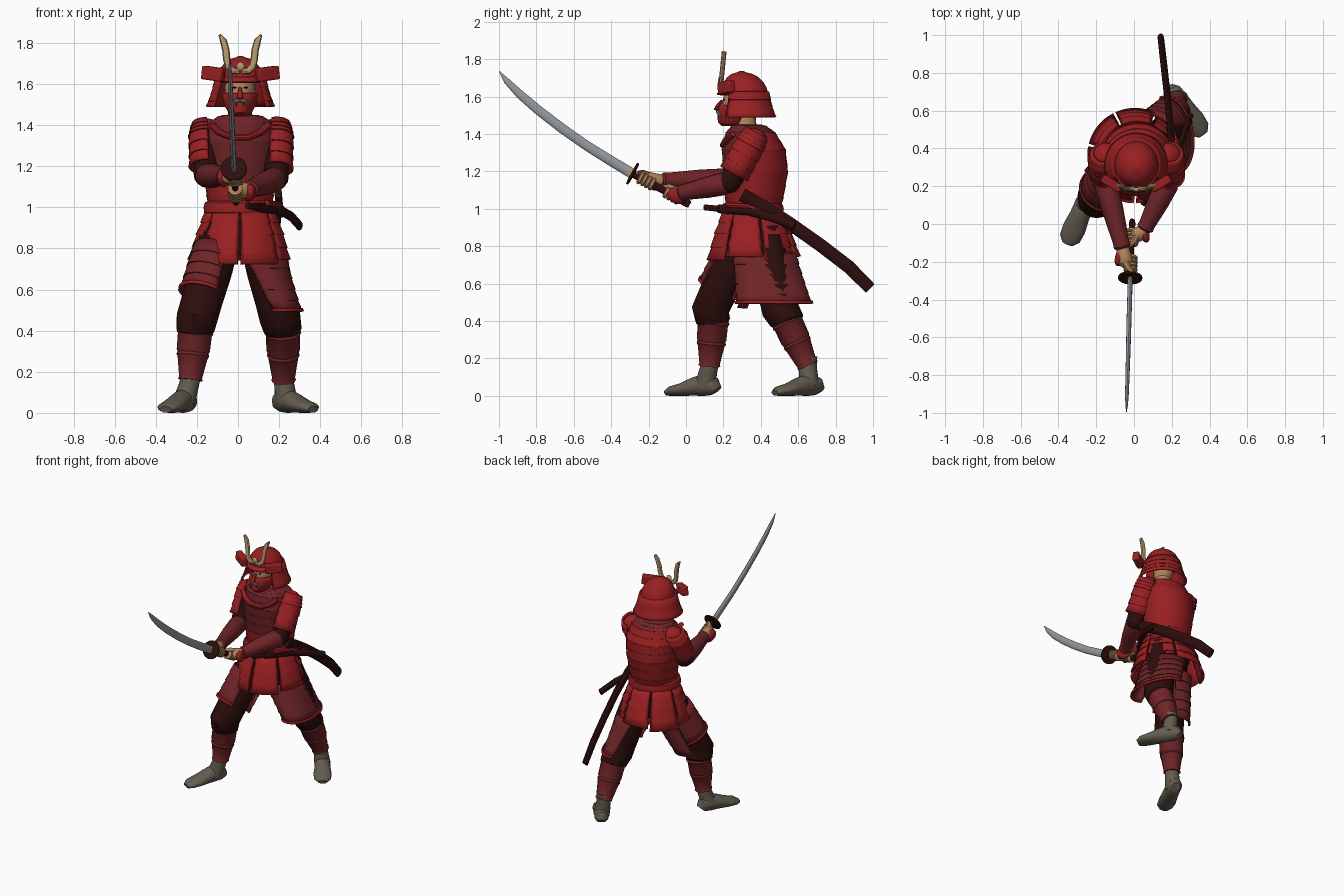
import bpy, bmesh, math
from mathutils import Vector as V

if "Cube" in bpy.data.objects:
    bpy.data.objects.remove(bpy.data.objects["Cube"])

def mat(name, r, g, b):
    m = bpy.data.materials.new(name)
    m.diffuse_color = (r, g, b, 1)
    m.use_nodes = True
    m.node_tree.nodes["Principled BSDF"].inputs["Base Color"].default_value = m.diffuse_color
    return m

RED = mat("lacquer_red", .32, .014, .016)
MAROON = mat("maroon_cloth", .16, .018, .021)
DARK = mat("dark_brown_cloth", .027, .004, .004)
SKIN = mat("skin", .45, .23, .105)
SOCK = mat("grey_sock", .125, .108, .08)
STEEL = mat("steel", .3, .32, .34)
CREAM = mat("horn_cream", .47, .32, .16)
GREY = mat("grey_hair", .28, .23, .18)

def finish(ob, m, angle=35):
    ob.data.materials.append(m)
    bpy.ops.object.select_all(action='DESELECT')
    ob.select_set(True)
    bpy.context.view_layer.objects.active = ob
    bpy.ops.object.shade_smooth_by_angle(angle=math.radians(angle))
    return ob

def sweep(name, rings, m, n=20, arc=None, thick=.014, angle=35):
    """Skin a list of rings (centre, U, V); with arc (degrees) it is an open plate."""
    bm = bmesh.new()
    a0, a1 = [math.radians(a) for a in (arc or (0, 360))]
    cnt = n + 1 if arc else n
    rows = []
    for c, u, v in rings:
        row = []
        for i in range(cnt):
            a = a0 + (a1 - a0) * i / n
            row.append(bm.verts.new(c + u * math.cos(a) + v * math.sin(a)))
        rows.append(row)
    for r, s in zip(rows, rows[1:]):
        for i in range(n):
            j = (i + 1) % cnt
            bm.faces.new((r[i], r[j], s[j], s[i]))
    if not arc:
        bm.faces.new(rows[0])
        bm.faces.new(rows[-1])
    bmesh.ops.recalc_face_normals(bm, faces=bm.faces)
    me = bpy.data.meshes.new(name)
    bm.to_mesh(me)
    bm.free()
    ob = bpy.data.objects.new(name, me)
    bpy.context.collection.objects.link(ob)
    if arc:
        mod = ob.modifiers.new("thickness", 'SOLIDIFY')
        mod.thickness, mod.offset = thick, 0
    return finish(ob, m, angle)

def ring(x, y, z, rx, ry, t=0):
    t = math.radians(t)
    return (V((x, y, z)), V((math.cos(t), math.sin(t), 0)) * rx, V((-math.sin(t), math.cos(t), 0)) * ry)

def along(path, radii, up=(0, 0, 1)):
    """Rings square to a path; V points towards up."""
    p = [V(q) for q in path]
    out = []
    for i, q in enumerate(p):
        t = (p[min(i + 1, len(p) - 1)] - p[max(i - 1, 0)]).normalized()
        u = t.cross(V(up)).normalized()
        a, b = radii[i] if isinstance(radii[i], tuple) else (radii[i], radii[i])
        out.append((q, u * a, u.cross(t) * b))
    return out

def lames(rings, per, step=.009):
    """Split each span into overlapping rows that step outwards."""
    out = []
    for (c0, u0, v0), (c1, u1, v1) in zip(rings, rings[1:]):
        for i in range(per):
            for f, o in ((i / per, 0), ((i + 1) / per, step)):
                u, v = u0.lerp(u1, f), v0.lerp(v1, f)
                out.append((c0.lerp(c1, f), u * (1 + o / u.length), v * (1 + o / v.length)))
    return out

def ball(name, c, r, m, rot=(0, 0, 0)):
    bpy.ops.mesh.primitive_uv_sphere_add(segments=20, ring_count=12, location=c, rotation=rot)
    ob = bpy.context.object
    ob.name, ob.scale = name, r
    return finish(ob, m, 60)

def box(name, c, size, m, rot=(0, 0, 0), bevel=.006):
    bpy.ops.mesh.primitive_cube_add(size=1, location=c, rotation=rot)
    ob = bpy.context.object
    ob.name, ob.scale = name, size
    bpy.ops.object.transform_apply(location=False, rotation=False)
    b = ob.modifiers.new("bevel", 'BEVEL')
    b.width, b.segments = bevel, 2
    return finish(ob, m)

# Feet and legs: hip, knee, shin top, ankle, heel, toe per side
legs = {
    "right": ((-.08, .32, .88), (-.2, .13, .46), (-.208, .145, .4), (-.232, .125, .16), (-.235, .165), (-.352, -.105)),
    "left": ((.1, .41, .88), (.205, .505, .46), (.218, .54, .4), (.222, .652, .16), (.195, .715), (.365, .475))}
for side, (hip, knee, shin, ankle, heel, toe) in legs.items():
    h, k, s, a = V(hip), V(knee), V(shin), V(ankle)
    hl, to = V((*heel, 0)), V((*toe, 0))
    prof = [(0, .03, .03), (.06, .047, .05), (.25, .052, .06), (.45, .054, .05), (.7, .062, .034), (.9, .056, .026), (1, .03, .016)]
    sweep(side + "_foot", along([hl.lerp(to, f) + V((0, 0, hh)) for f, w, hh in prof], [(w, hh) for f, w, hh in prof]), SOCK)
    sweep(side + "_ankle", along([hl.lerp(to, .24) + V((0, 0, .05)), a, a + V((0, 0, .05))], [.055, .047, .05], (0, 1, 0)), SOCK)
    sweep(side + "_trouser", along([h, h.lerp(k, .45), h.lerp(k, .8), k, s, s + V((0, 0, -.04))],
          [.1, .105, .1, .1, .092, .06], (0, 1, 0)), DARK)
    sweep(side + "_shin_guard", along([s.lerp(a, f) for f in (-.02, .04, .08, .4, .45, .5, .55, .95, 1)],
          [.082, .09, .083, .081, .076, .08, .073, .056, .06], (0, 1, 0)), MAROON, 14)
# Thigh armour with red hems
lg = lames([ring(.08, .42, .76, .145, .16, 10), ring(.19, .47, .5, .108, .195, 10)], 5, .005)
sweep("left_thigh_guard", lg, MAROON, 24, (-118, 98))
sweep("left_thigh_hem", [ring(.188, .469, .507, .118, .205, 10), ring(.192, .471, .493, .119, .206, 10)], RED, 24, (-118, 98))
h, k = V(legs["right"][0]), V(legs["right"][1])
sweep("right_thigh_guard", lames(along([h.lerp(k, .2), h.lerp(k, .72)], [.107, .112], (-1, 0, 0)), 4, .005), MAROON, 20, (-45, 215))
sweep("right_thigh_hem", along([h.lerp(k, .7), h.lerp(k, .73)], [.121, .121], (-1, 0, 0)), RED, 20, (-45, 215))
sweep("right_thigh_rear_guard", lames([ring(-.08, .32, .76, .11, .12, 20), ring(-.17, .2, .47, .095, .12, 20)], 5, .005), MAROON, 12, (35, 125))

# Hips, hanging skirt plates and belt
sweep("hip_cloth", [ring(.01, .36, 1.0, .15, .14, 25), ring(.01, .37, .85, .16, .15, 30), ring(.01, .36, .77, .12, .13, 30)], DARK)
for i in range(7):
    a = -90 + i * 360 / 7
    low = .725 + .02 * (i % 2)
    sweep("skirt_plate_%d" % i, lames([ring(.01, .355, .99, .16, .15), ring(.01, .36, .87, .205, .2), ring(.005, .362, low, .24, .24)], 2, .006),
          RED, 8, (a + 1.5, a + 360 / 7 - 1.5))
sweep("belt", [ring(.01, .355, z, .163 + o, .15 + o, 20) for z, o in ((.965, 0), (.975, .014), (1.0, .017), (1.02, .012), (1.03, 0))], RED, 28)

# Body armour: red rows, maroon yoke and breast
body = [ring(.01, .36, .98, .15, .14, 12), ring(.01, .365, 1.06, .163, .155, 12), ring(.012, .372, 1.2, .18, .172, 12),
        ring(.015, .362, 1.32, .187, .168, 10), ring(.015, .345, 1.41, .16, .13, 5), ring(.012, .335, 1.445, .105, .09)]
torso = sweep("body_armour", lames(body, 2, .003), RED, 32)
torso.data.materials.append(MAROON)
for p in torso.data.polygons:
    c = p.center
    if c.z > 1.39 or (p.normal.y < -.45 and 1.15 < c.z):
        p.material_index = 1
sweep("chest_trim", along([(-.13, .24, 1.4), (-.09, .212, 1.365), (-.03, .199, 1.34), (.05, .2, 1.34), (.11, .22, 1.365), (.15, .25, 1.4)],
      [(.018, .016)] * 6), RED, 10)
sweep("neck", [ring(.01, .325, 1.4, .075, .07), ring(.01, .315, 1.46, .058, .06), ring(.01, .31, 1.54, .055, .06)], SKIN)
sweep("collar", [ring(.012, .33, z, r, r * .9) for z, r in ((1.42, .105), (1.445, .1), (1.45, .085))], MAROON)

# Arms: shoulder, elbow, wrist
arms = {"right": (-1, (-.16, .36, 1.375), (-.155, .24, 1.155), (-.06, -.13, 1.15)),
        "left": (1, (.19, .36, 1.375), (.185, .23, 1.14), (.055, -.03, 1.085))}
for side, (sg, s, e, w) in arms.items():
    s, e, w = V(s), V(e), V(w)
    out = (sg, 0, 0)
    sweep(side + "_sleeve", along([s, s.lerp(e, .5), e, e.lerp(w, .2)], [.066, .066, .06, .05], out), DARK)
    ball(side + "_elbow", e, (.057, .062, .057), DARK)
    sweep(side + "_shoulder_plate", lames(along([s.lerp(e, -.14), s.lerp(e, .12), s.lerp(e, .8)], [.058, .073, .072], out), 3, .006),
          RED, 16, (-25, 190))
    ball(side + "_shoulder_cap", s + V((-sg * .012, 0, -.005)), (.072, .07, .062), RED)
    sweep(side + "_forearm_guard", along([e.lerp(w, f) for f in (.02, .08, .45, .9, .97, 1)], [.055, .062, .057, .043, .045, .036]), MAROON, 12)

# Sword: handle, guard, curved blade
h0, h1 = V((-.009, .02, 1.023)), V((-.02, -.285, 1.188))
ax = (h1 - h0).normalized()
sweep("sword_handle", along([h0, h0.lerp(h1, .04), h0.lerp(h1, .5), h1], [(.014, .018), (.017, .022), (.015, .019), (.016, .02)]), DARK, 12)
sweep("sword_guard", along([h1 - ax * .007, h1 - ax * .005, h1 + ax * .005, h1 + ax * .007], [.055, .064, .064, .055]), DARK, 28)
blade = [(-.02, -.29, 1.19), (-.023, -.4, 1.256), (-.027, -.53, 1.337), (-.03, -.66, 1.428), (-.034, -.79, 1.528),
         (-.037, -.89, 1.614), (-.039, -.96, 1.685), (-.04, -.998, 1.735)]
sweep("sword_blade", along(blade, [(.013, .028), (.013, .027), (.013, .026), (.012, .026), (.011, .025), (.01, .023), (.007, .016), (.001, .002)]), STEEL, 12, angle=50)
sweep("blade_collar", along([h1, h1 + ax * .03], [(.014, .029), (.014, .028)]), CREAM, 10)

# Hands wrapped round the handle
for side, f, sg in (("right", .76, -1), ("left", .3, 1)):
    c = h0.lerp(h1, f)
    w = V(arms[side][3])
    for i in range(4):
        q = c + ax * (i - 1.5) * .023
        sweep("%s_finger_%d" % (side, i), along([q - ax * .012, q - ax * .006, q + ax * .006, q + ax * .012],
              [.026, .036, .036, .026]), SKIN, 14)
    palm = c + V((sg * .028, .012, .008))
    sweep(side + "_palm", along([w, w.lerp(palm, .5), palm, palm - V((sg * .02, .03, -.005))], [.034, .038, .042, .02]), SKIN, 14)
    sweep(side + "_thumb", along([palm + V((0, 0, .025)), c + V((sg * .01, -.02, .045)), c + V((-sg * .018, -.05, .045))], [.017, .016, .009]), SKIN, 10)
    ball(side + "_hand_guard", w.lerp(palm, .6) + V((sg * .022, 0, -.012)), (.026, .055, .042), RED, (-.4, 0, sg * .3))

# Two sheaths at the left hip
sweep("long_sheath", along([(.195, .3, 1.075), (.2, .4, 1.02), (.19, .55, .925), (.172, .72, .805), (.155, .87, .69), (.142, .985, .575)],
      [(.018, .036)] * 5 + [(.017, .033)]), DARK, 14)
sweep("short_sheath", along([(.1, .18, 1.0), (.2, .33, .99), (.26, .46, .955), (.3, .58, .91)], [(.016, .024)] * 4), DARK, 12)
sweep("short_handle", along([(.045, .1, 1.008), (.1, .18, 1.0)], [(.013, .016), (.014, .017)]), DARK, 10)
sweep("short_guard", along([(.096, .175, 1.0), (.102, .184, 1.0)], [.022, .022]), DARK, 16)
sweep("sheath_cord", along([(.14, .22, 1.02), (.2, .33, 1.015), (.228, .42, .97), (.2, .5, .96)], [.015] * 4), RED, 8)

# Head and face mask
ball("head", (.01, .295, 1.565), (.077, .1, .105), SKIN)
sweep("face_mask", [ring(.01, .285, 1.555, .079, .098), ring(.01, .282, 1.53, .079, .103), ring(.01, .275, 1.5, .07, .1),
      ring(.01, .262, 1.465, .052, .085), ring(.01, .255, 1.448, .035, .06)], RED, 20, (165, 375))
sweep("mask_nose", along([(.01, .195, 1.58), (.01, .174, 1.555), (.01, .162, 1.535), (.01, .18, 1.527)], [.008, .012, .016, .008], (0, 1, 0)), RED, 10)
box("mask_mouth", (.01, .176, 1.499), (.04, .012, .012), DARK, bevel=.003)
for s in (-1, 1):
    sweep("moustache_%d" % s, along([(.01, .167, 1.521), (.01 + s * .022, .171, 1.517), (.01 + s * .042, .185, 1.493)], [.008, .01, .004], (0, 1, 0)), GREY, 8)
    ball("eye_%d" % s, (.01 + s * .028, .202, 1.583), (.011, .005, .004), DARK)

# Helmet: ribbed bowl, brim, flared neck guard, side wings, horns
sweep("helmet_bowl", [ring(.012, .312 + o, z, r, r * 1.1) for z, r, o in
      ((1.605, .118, 0), (1.62, .116, 0), (1.65, .108, -.001), (1.68, .095, -.004), (1.705, .075, -.008), (1.722, .05, -.012), (1.73, .022, -.015), (1.737, .01, -.015))], RED, 24)
sweep("helmet_rim", [ring(.012, .312, z, r, r * 1.08) for z, r in ((1.606, .115), (1.61, .122), (1.622, .122), (1.63, .112))], RED, 28)
sweep("helmet_brim", [ring(.012, .31, 1.636, .11, .112), ring(.012, .305, 1.612, .122, .138)], RED, 16, (205, 335), .01)
sweep("neck_guard", lames([ring(.012, .312, 1.625, .118, .126), ring(.012, .312, 1.55, .14, .144), ring(.012, .312, 1.49, .161, .163)], 2, .002),
      RED, 26, (-38, 218))
for s in (-1, 1):
    box("helmet_wing_%d" % s, (.012 + s * .132, .215, 1.65), (.115, .045, .066), RED, (0, -s * .12, s * .55), .008)
    pts = [(.004, 1.662), (.036, 1.664), (.058, 1.685), (.067, 1.72), (.071, 1.765), (.083, 1.81), (.101, 1.84)]
    sweep("horn_%d" % s, along([(.012 + s * x, .186 + .1 * (z - 1.66), z) for x, z in pts],
          [(r, .013) for r in (.014, .017, .018, .018, .018, .017, .006)], (0, 1, 0)), CREAM, 8)
ball("crest_ornament", (.012, .182, 1.685), (.02, .012, .022), CREAM)
